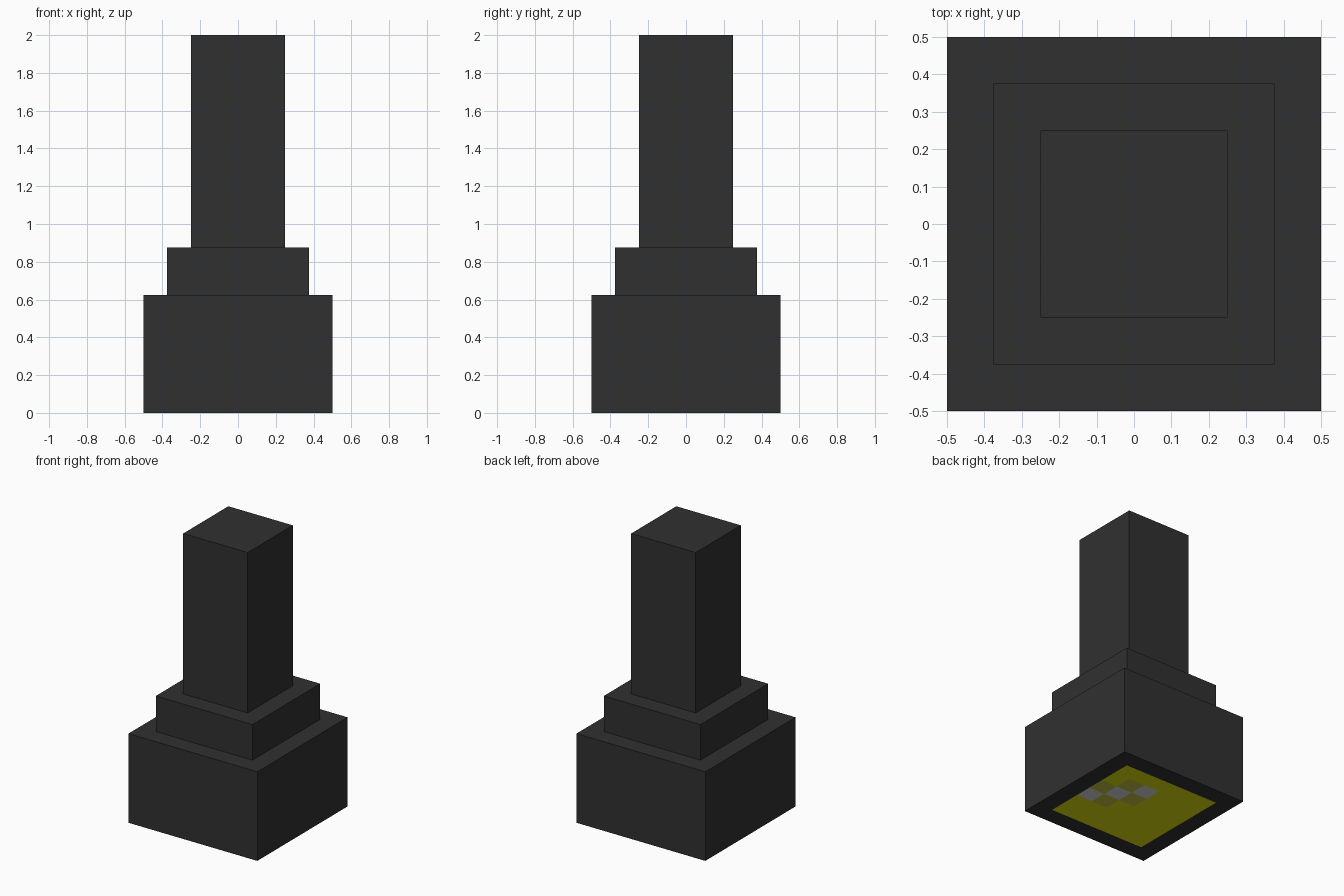
import bpy, bmesh

if "Cube" in bpy.data.objects:
    bpy.data.objects.remove(bpy.data.objects["Cube"])


def material(name, rgb):
    mat = bpy.data.materials.new(name)
    mat.diffuse_color = (*rgb, 1.0)
    mat.use_nodes = True
    mat.node_tree.nodes["Principled BSDF"].inputs["Base Color"].default_value = mat.diffuse_color
    return mat


DARK = material("charcoal", (0.030, 0.030, 0.030))
YELLOW = material("yellow", (0.73, 0.73, 0.005))
GREY = material("pale grey", (0.68, 0.68, 0.68))
OLIVE = material("dull yellow", (0.53, 0.53, 0.05))


def finish(name, bm, mats):
    bmesh.ops.recalc_face_normals(bm, faces=bm.faces[:])
    mesh = bpy.data.meshes.new(name)
    bm.to_mesh(mesh)
    bm.free()
    for m in mats:
        mesh.materials.append(m)
    obj = bpy.data.objects.new(name, mesh)
    bpy.context.collection.objects.link(obj)
    return obj


def block(name, width, z0, z1):
    bm = bmesh.new()
    bmesh.ops.create_cube(bm, size=1)
    bmesh.ops.scale(bm, vec=(width, width, z1 - z0), verts=bm.verts)
    bmesh.ops.translate(bm, vec=(0, 0, (z0 + z1) / 2), verts=bm.verts)
    return finish(name, bm, [DARK])


# Underside pattern on an 8 x 8 grid, counted from the +x +y corner
GREY_CELLS = {(1, 4), (2, 3), (3, 2)}
OLIVE_CELLS = {(1, 3), (2, 2), (2, 4), (3, 3)}


def underside_colour(x, y):
    cell = (int((0.5 - x) * 8), int((0.5 - y) * 8))
    if cell in GREY_CELLS:
        return 2
    if cell in OLIVE_CELLS:
        return 3
    return 1 if max(abs(x), abs(y)) < 0.375 else 0


# Housing: gridded underside raised into a box, lens cells coloured below
bm = bmesh.new()
bmesh.ops.create_grid(bm, x_segments=8, y_segments=8, size=0.5)
raised = bmesh.ops.extrude_face_region(bm, geom=bm.faces[:], use_keep_orig=True)
top_verts = [g for g in raised["geom"] if isinstance(g, bmesh.types.BMVert)]
bmesh.ops.translate(bm, vec=(0, 0, 0.625), verts=top_verts)
for f in bm.faces:
    c = f.calc_center_median()
    f.material_index = underside_colour(c.x, c.y) if c.z < 0.01 else 0
finish("housing", bm, [DARK, YELLOW, GREY, OLIVE])

# Collar and stem stacked on the housing
block("collar", 0.75, 0.625, 0.875)
block("stem", 0.5, 0.875, 2.0)
